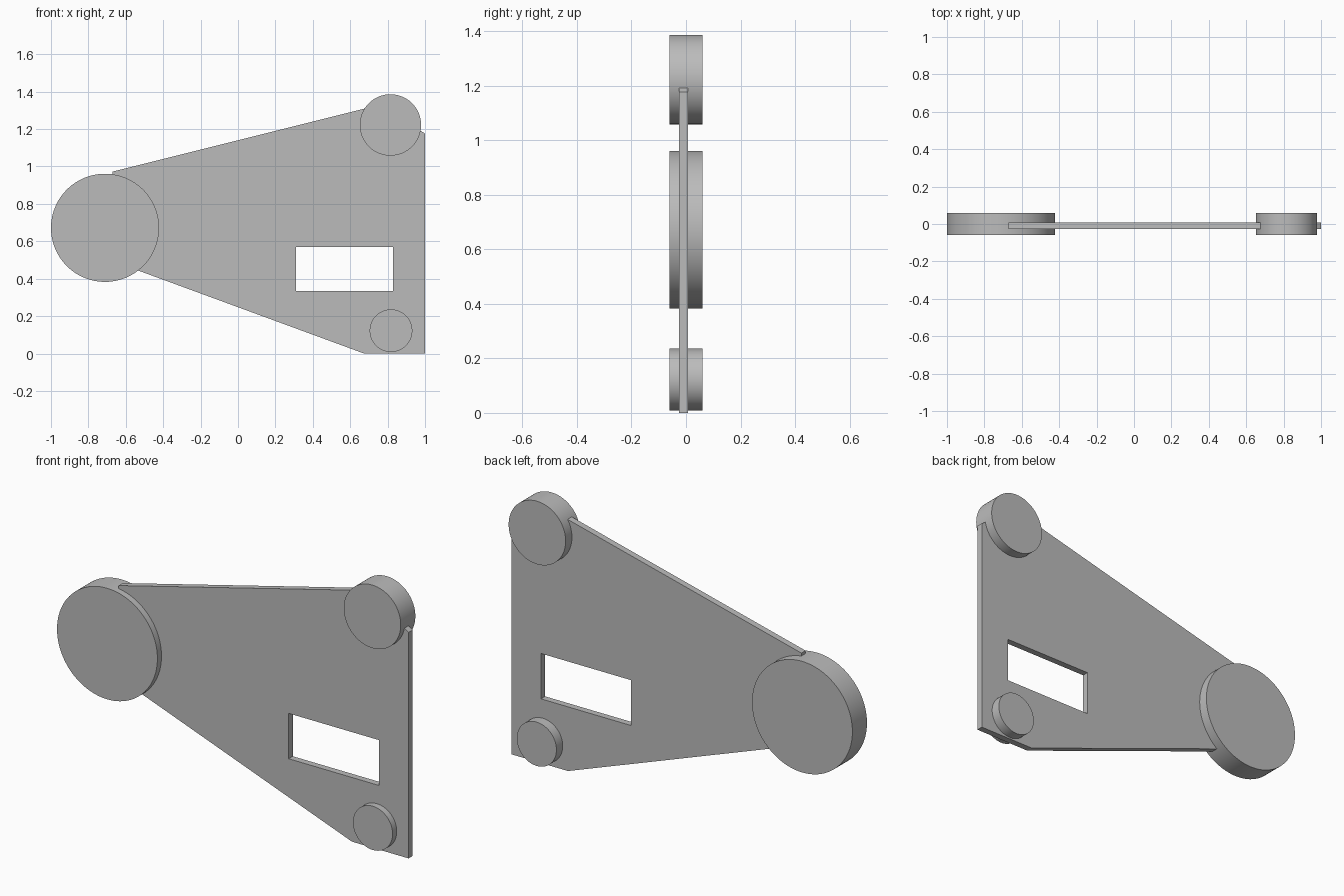
import bpy
from math import radians

cube = bpy.data.objects.get("Cube")
if cube:
    bpy.data.objects.remove(cube, do_unlink=True)

# Single grey finish
grey = bpy.data.materials.new("plain grey")
grey.use_nodes = True
colour = (0.5, 0.5, 0.5, 1)
grey.diffuse_color = colour
grey.node_tree.nodes["Principled BSDF"].inputs["Base Color"].default_value = colour

DISC_DEPTH = 0.12
PLATE_DEPTH = 0.034
PLATE_Y = -0.009


def disc(name, x, z, radius):
    """Smooth-sided disc facing front and back."""
    bpy.ops.mesh.primitive_cylinder_add(
        vertices=96, radius=radius, depth=DISC_DEPTH,
        location=(x, 0, z), rotation=(radians(90), 0, 0))
    obj = bpy.context.object
    obj.name = name
    obj.data.materials.append(grey)
    bpy.ops.object.shade_smooth_by_angle(angle=radians(30))
    return obj


def plate(name, loops):
    """Flat upright plate: the first loop is the outline, the others are holes."""
    curve = bpy.data.curves.new(name + "_profile", "CURVE")
    curve.dimensions = "2D"
    curve.fill_mode = "BOTH"
    curve.extrude = PLATE_DEPTH / 2
    for loop in loops:
        spline = curve.splines.new("POLY")
        spline.points.add(len(loop) - 1)
        for point, (x, z) in zip(spline.points, loop):
            point.co = (x, z, 0, 1)
        spline.use_cyclic_u = True
    profile = bpy.data.objects.new(name + "_profile", curve)
    bpy.context.collection.objects.link(profile)
    graph = bpy.context.evaluated_depsgraph_get()
    mesh = bpy.data.meshes.new_from_object(profile.evaluated_get(graph))
    bpy.data.objects.remove(profile, do_unlink=True)
    mesh.materials.clear()
    mesh.materials.append(grey)
    mesh.shade_flat()
    obj = bpy.data.objects.new(name, mesh)
    obj.rotation_euler.x = radians(90)
    obj.location.y = PLATE_Y
    bpy.context.collection.objects.link(obj)
    return obj


# Side plate with a rectangular window
outline = [(0.674, 0), (1.0, 0), (1.0, 1.176), (0.975, 1.192), (0.68, 1.31),
           (-0.67, 0.973), (-0.67, 0.9), (-0.6, 0.468)]
window = [(0.31, 0.334), (0.31, 0.57), (0.829, 0.57), (0.829, 0.334)]
plate("side_plate", [outline, window])

# Three discs at the plate corners
disc("large_disc", -0.711, 0.672, 0.289)
disc("upper_disc", 0.815, 1.222, 0.164)
disc("lower_disc", 0.818, 0.122, 0.114)
